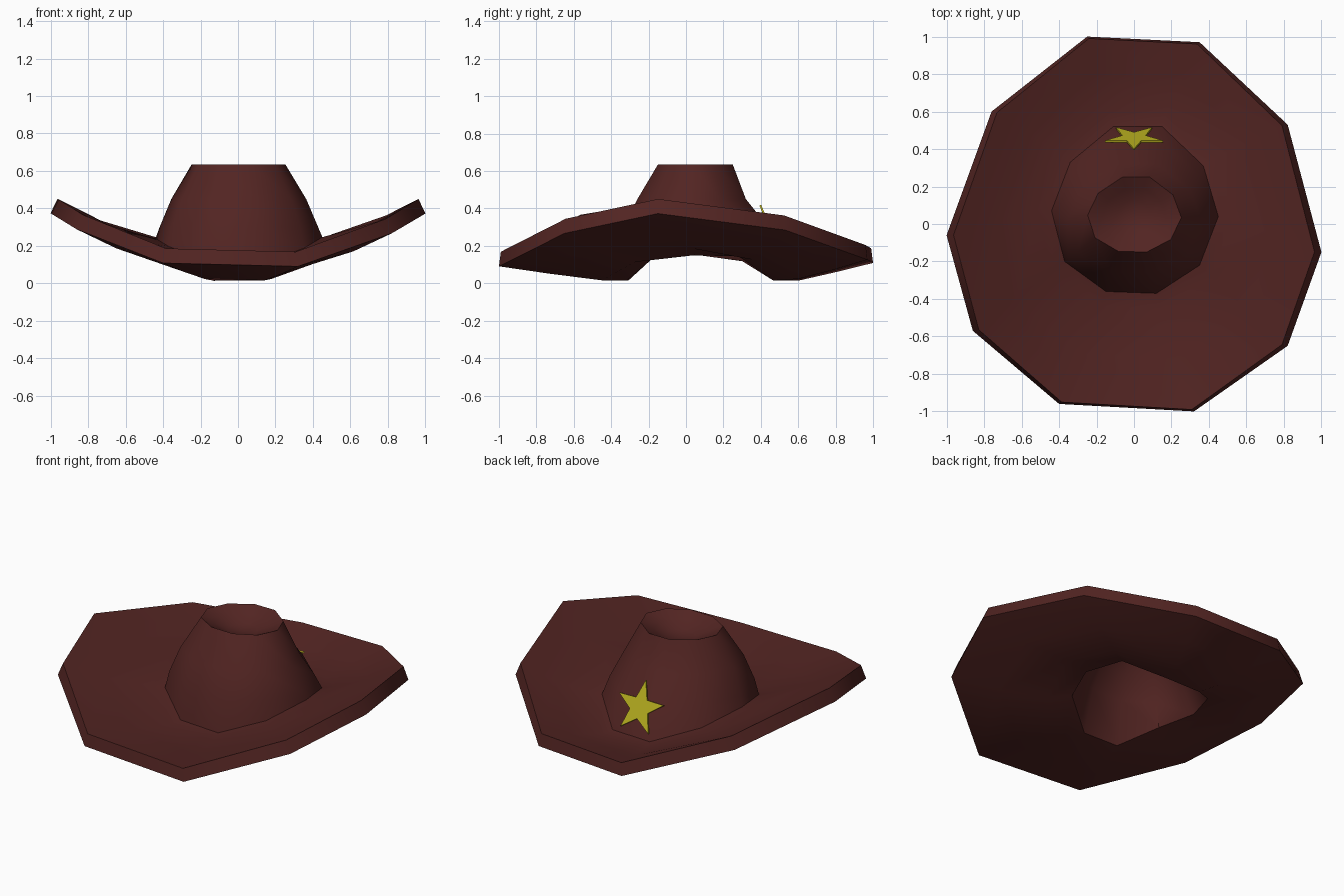
import bpy, bmesh, math
from mathutils import Vector

if "Cube" in bpy.data.objects:
    bpy.data.objects.remove(bpy.data.objects["Cube"])


def material(name, rgb):
    m = bpy.data.materials.new(name)
    m.diffuse_color = (*rgb, 1)
    m.use_nodes = True
    m.node_tree.nodes["Principled BSDF"].inputs["Base Color"].default_value = m.diffuse_color
    return m


def finish(name, bm, mat):
    bmesh.ops.recalc_face_normals(bm, faces=bm.faces)
    me = bpy.data.meshes.new(name)
    bm.to_mesh(me)
    bm.free()
    me.materials.append(mat)
    ob = bpy.data.objects.new(name, me)
    bpy.context.collection.objects.link(ob)
    return ob


# Ten-sided plan outlines, counter-clockwise from the right side
RIM = [(1.0, -.15), (.82, .53), (.35, .97), (-.25, 1.0), (-.76, .60),
       (-1.0, -.06), (-.86, -.57), (-.40, -.96), (.32, -1.0), (.82, -.65)]
BASE = [(.45, .04), (.37, .31), (.15, .52), (-.11, .52), (-.34, .33),
        (-.44, .07), (-.37, -.20), (-.15, -.36), (.12, -.37), (.35, -.22)]
YC, R = .075, .445


def crown(z, rx, ry, yc):
    """Level ring of the crown with the given half-sizes."""
    return [(x / R * rx, yc + (y - YC) / R * ry, z) for x, y in BASE]


def base(s, z_of_x):
    """Crown base outline scaled by s, saddle shaped in height."""
    return [(x * s, YC + (y - YC) * s, z_of_x(x * s)) for x, y in BASE]


def midway(a, b):
    """Brim ring between two others, sagging a little at the sides."""
    out = []
    for p, q in zip(a, b):
        m = (Vector(p) + Vector(q)) / 2
        m.z -= .05 * m.x ** 2
        out.append(m)
    return out


rim_low = [(x, y, .075 + .3 * x * x + .015 * y) for x, y in RIM]
rim_top = [(x * .963, y * .99, z + .078) for x, y, z in rim_low]
near_top = base(1.18, lambda x: .085 + .65 * x * x)
near_low = base(1.18, lambda x: .003 + .65 * x * x)
opening = base(.88, lambda x: min(.15, .015 + 1.5 * max(0, x * x - .02)))

# Closed loft: top dent, crown, brim, rim, underside, hollow inside
rings = [
    crown(.565, .09, .08, .05),
    crown(.60, .17, .14, .05),
    crown(.635, .25, .20, .05),
    crown(.45, .36, .29, .03),
    crown(.30, .423, .385, .055),
    base(1.0, lambda x: .095 + .75 * x * x),
    near_top,
    midway(near_top, rim_top),
    rim_top,
    rim_low,
    midway(near_low, rim_low),
    near_low,
    opening,
    crown(.28, .345, .31, .055),
    crown(.42, .28, .22, .03),
    crown(.53, .18, .14, .05),
]
bm = bmesh.new()
loops = [[bm.verts.new(p) for p in ring] for ring in rings]
for a, b in zip(loops, loops[1:]):
    for i in range(10):
        j = (i + 1) % 10
        bm.faces.new((a[i], a[j], b[j], b[i]))
for loop, z in ((loops[0], .555), (loops[-1], .52)):
    c = bm.verts.new((0, .05, z))
    for i in range(10):
        bm.faces.new((loop[i], loop[(i + 1) % 10], c))
hat = finish("hat", bm, material("brown_felt", (.085, .018, .016)))
bpy.context.view_layer.objects.active = hat
hat.select_set(True)
bpy.ops.object.shade_smooth_by_angle(angle=math.radians(42))

# Star badge leaning against the back of the crown
up, out = Vector((0, -.39, .92)), Vector((0, .92, .39))
centre = Vector((0, .465, .27))
bm = bmesh.new()
star = []
for i in range(10):
    r = .163 if i % 2 == 0 else .065
    a = i * math.pi / 5
    star.append(bm.verts.new(centre + Vector((r * math.sin(a), 0, 0)) + up * r * math.cos(a)))
face = bm.faces.new(star)
ext = bmesh.ops.extrude_face_region(bm, geom=[face])
bmesh.ops.translate(bm, vec=-out * .01,
                    verts=[v for v in ext["geom"] if isinstance(v, bmesh.types.BMVert)])
finish("star_badge", bm, material("gold", (.5, .45, .015)))
